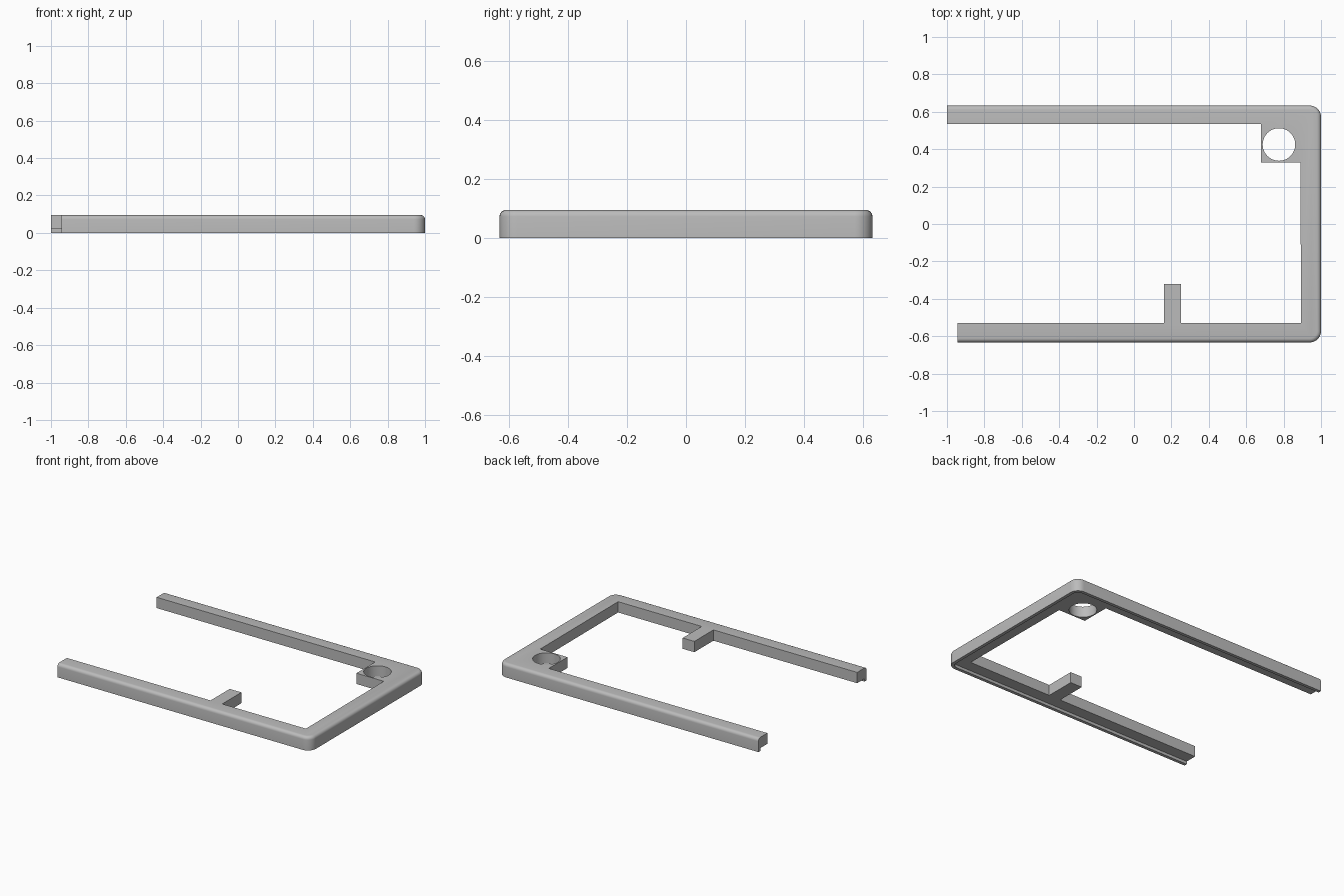
import bpy, bmesh
from math import sin, cos, pi

cube = bpy.data.objects.get("Cube")
if cube:
    bpy.data.objects.remove(cube)

grey = bpy.data.materials.new("plain grey")
grey.use_nodes = True
grey.diffuse_color = (0.5, 0.5, 0.5, 1)
grey.node_tree.nodes["Principled BSDF"].inputs["Base Color"].default_value = (0.5, 0.5, 0.5, 1)

HALF_Y, CORNER, HEIGHT, RECESS, LIP, FILLET = 0.633, 0.06, 0.095, 0.02, 0.022, 0.022
BACK_END, FRONT_END = -1.0, -0.945
STEPS = 8


def outer_path(inset):
    """Outer U of the frame with two rounded corners, moved inwards."""
    r = CORNER - inset
    points = [(BACK_END, HALF_Y - inset)]
    for side, start in ((1, pi / 2), (-1, 0)):
        for i in range(STEPS + 1):
            a = start - pi / 2 * i / STEPS
            points.append((1 - CORNER + r * cos(a), side * (HALF_Y - CORNER) + r * sin(a)))
    return points + [(FRONT_END, inset - HALF_Y)]


# Inner edge, with the tab on the front arm and the block in the back corner
inner = [(FRONT_END, -0.53), (0.16, -0.53), (0.16, -0.32), (0.25, -0.32), (0.25, -0.53),
         (0.893, -0.53), (0.89, 0.33), (0.68, 0.33), (0.68, 0.535), (BACK_END, 0.535)]

# Cross-section: lip under the outer edge, outer wall, rounded top edge
section = [(LIP, RECESS), (LIP, 0), (0, 0)]
for i in range(6):
    a = pi / 2 * i / 5
    section.append((FILLET * (1 - cos(a)), HEIGHT - FILLET + FILLET * sin(a)))

bm = bmesh.new()
rows = [[bm.verts.new((x, y, z)) for x, y in outer_path(d)] for d, z in section]
low = [bm.verts.new((x, y, RECESS)) for x, y in inner]
high = [bm.verts.new((x, y, HEIGHT)) for x, y in inner]


def strip(a, b):
    for i in range(len(a) - 1):
        bm.faces.new((a[i], a[i + 1], b[i + 1], b[i]))


for a, b in zip(rows, rows[1:]):
    strip(a, b)
strip(low, high)
bm.faces.new(rows[-1] + high)
bm.faces.new(rows[0] + low)
bm.faces.new([row[0] for row in rows] + [high[-1], low[-1]])
bm.faces.new([row[-1] for row in rows] + [high[0], low[0]])
bmesh.ops.recalc_face_normals(bm, faces=bm.faces)
mesh = bpy.data.meshes.new("frame")
bm.to_mesh(mesh)
bm.free()
mesh.materials.append(grey)
frame = bpy.data.objects.new("frame", mesh)
bpy.context.collection.objects.link(frame)

# Round hole through the corner block
bpy.ops.mesh.primitive_cylinder_add(vertices=48, radius=0.087, depth=0.4, location=(0.775, 0.425, 0.05))
cutter = bpy.context.object
cutter.name = "hole_cutter"
cutter.data.materials.append(grey)
cut = frame.modifiers.new("hole", "BOOLEAN")
cut.object = cutter
cut.operation = "DIFFERENCE"
cut.solver = "EXACT"

bpy.ops.object.select_all(action="DESELECT")
frame.select_set(True)
bpy.context.view_layer.objects.active = frame
bpy.ops.object.modifier_apply(modifier=cut.name)
bpy.data.objects.remove(cutter)
bpy.ops.object.shade_smooth_by_angle(angle=pi / 6)
